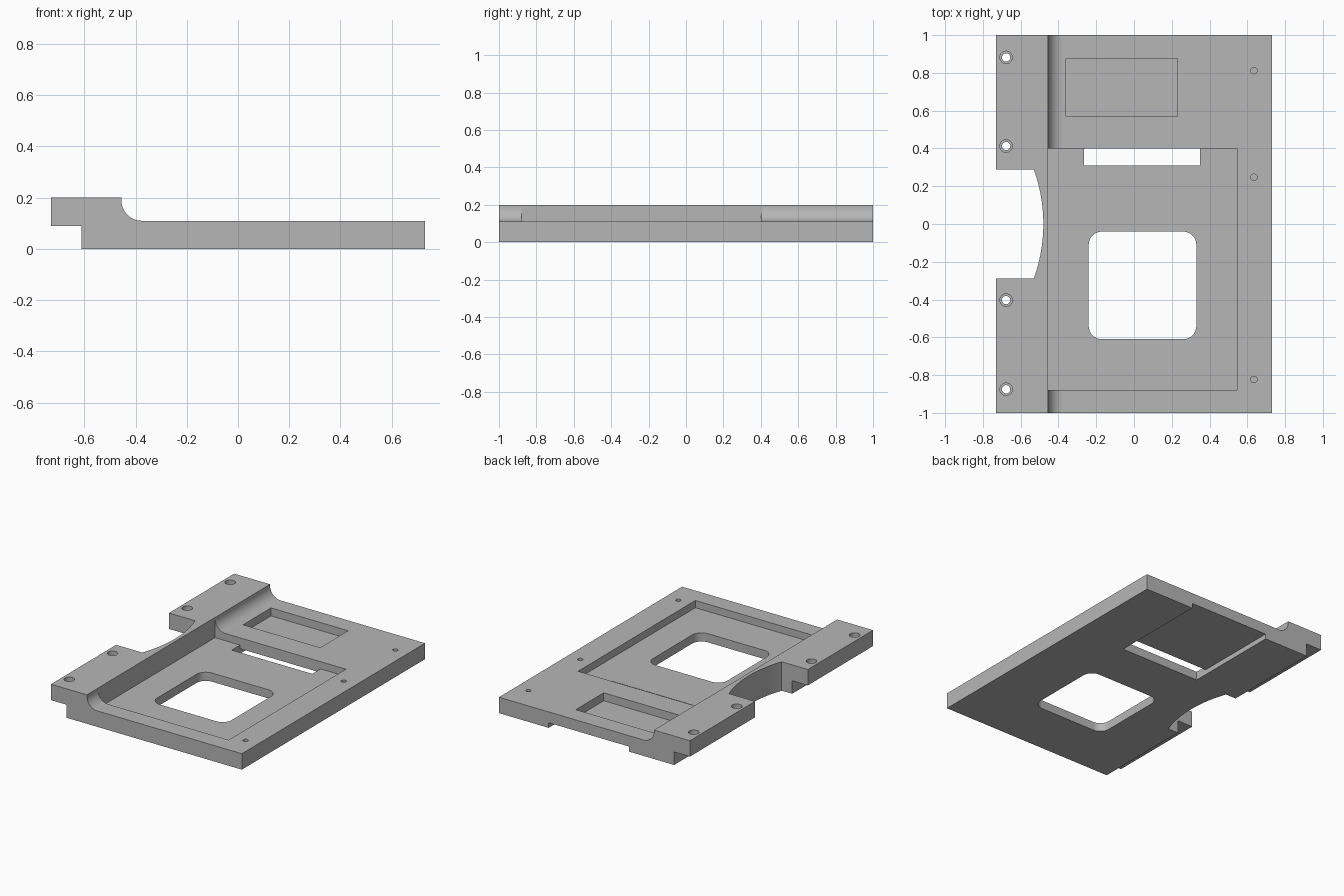
import bpy, bmesh, math
from mathutils import Vector

cube = bpy.data.objects.get("Cube")
if cube:
    bpy.data.objects.remove(cube)

grey = bpy.data.materials.new("plain grey")
grey.use_nodes = True
colour = (0.47, 0.47, 0.47, 1)
grey.diffuse_color = colour
grey.node_tree.nodes["Principled BSDF"].inputs["Base Color"].default_value = colour


def arc(cx, cy, r, start, end, steps=10):
    angles = [math.radians(start + (end - start) * i / steps) for i in range(steps + 1)]
    return [(cx + r * math.cos(a), cy + r * math.sin(a)) for a in angles]


def rect(x0, x1, y0, y1):
    return [(x0, y0), (x1, y0), (x1, y1), (x0, y1)]


def prism(name, outline, low, high, axis="z"):
    """Extrude a 2D outline along one axis into a solid."""
    place = {"x": lambda a, b, t: (t, a, b),
             "y": lambda a, b, t: (a, t, b),
             "z": lambda a, b, t: (a, b, t)}[axis]
    bm = bmesh.new()
    base = bm.faces.new([bm.verts.new(place(a, b, low)) for a, b in outline])
    top = bmesh.ops.extrude_face_region(bm, geom=[base])["geom"]
    bmesh.ops.translate(bm, vec=Vector(place(0, 0, high - low)),
                        verts=[v for v in top if isinstance(v, bmesh.types.BMVert)])
    bmesh.ops.recalc_face_normals(bm, faces=bm.faces)
    mesh = bpy.data.meshes.new(name)
    bm.to_mesh(mesh)
    bm.free()
    mesh.materials.append(grey)
    obj = bpy.data.objects.new(name, mesh)
    bpy.context.collection.objects.link(obj)
    return obj


# Plate with raised, overhanging rail and concave fillet
profile = [(-0.73, 0.09), (-0.61, 0.09), (-0.61, 0), (0.73, 0), (0.73, 0.11)]
profile += arc(-0.375, 0.19, 0.08, 270, 180, 14) + [(-0.455, 0.2), (-0.73, 0.2)]
plate = prism("mounting_plate", profile, -1, 1, "y")

cutters = []


def cut(name, outline, low, high, axis="z"):
    obj = prism(name, outline, low, high, axis)
    obj.hide_render = True
    cutters.append(obj)


# Shallow pockets
cut("main_pocket", rect(-0.456, 0.545, -0.88, 0.4), 0.06, 0.4)
cut("small_pocket", rect(-0.36, 0.23, 0.57, 0.875), 0.055, 0.4)

# Slot opening into the channel under the back edge
cut("slot_and_channel", [(0.31, -0.1), (1.1, -0.1), (1.1, 0.035), (0.4, 0.035),
                         (0.4, 0.09), (0.31, 0.09)], -0.265, 0.35, "x")

# Rounded window
r = 0.07
window = []
for i, (cx, cy) in enumerate(rect(-0.24 + r, 0.33 - r, -0.61 + r, -0.04 - r)):
    window += arc(cx, cy, r, 180 + 90 * i, 270 + 90 * i, 8)
cut("window", window, -0.1, 0.4)

# Curved notch in the rail
half = math.degrees(math.asin(0.288 / 0.85))
notch = [(-0.9, -0.288)] + arc(-1.33, 0, 0.85, -half, half, 24) + [(-0.9, 0.288)]
cut("rail_notch", notch, -0.1, 0.4)

# Counterbored screw holes in the rail
for y in (-0.875, -0.403, 0.413, 0.882):
    cut("screw_hole", arc(-0.677, y, 0.022, 0, 360, 32)[:-1], -0.1, 0.4)
    cut("counterbore", arc(-0.677, y, 0.033, 0, 360, 32)[:-1], 0.14, 0.4)

# Blind pin holes along the thin edge
for y in (-0.823, 0.248, 0.812):
    cut("pin_hole", arc(0.635, y, 0.017, 0, 360, 24)[:-1], 0.05, 0.4)

# Carve the plate, then drop the cutters
for cutter in cutters:
    mod = plate.modifiers.new(cutter.name, "BOOLEAN")
    mod.operation = "DIFFERENCE"
    mod.solver = "EXACT"
    mod.object = cutter
bpy.context.view_layer.update()
carved = bpy.data.meshes.new_from_object(plate.evaluated_get(bpy.context.evaluated_depsgraph_get()))
plate.modifiers.clear()
plate.data = carved
for cutter in cutters:
    bpy.data.objects.remove(cutter)

bpy.ops.object.select_all(action="DESELECT")
plate.select_set(True)
bpy.context.view_layer.objects.active = plate
bpy.ops.object.shade_smooth_by_angle(angle=math.radians(30))
